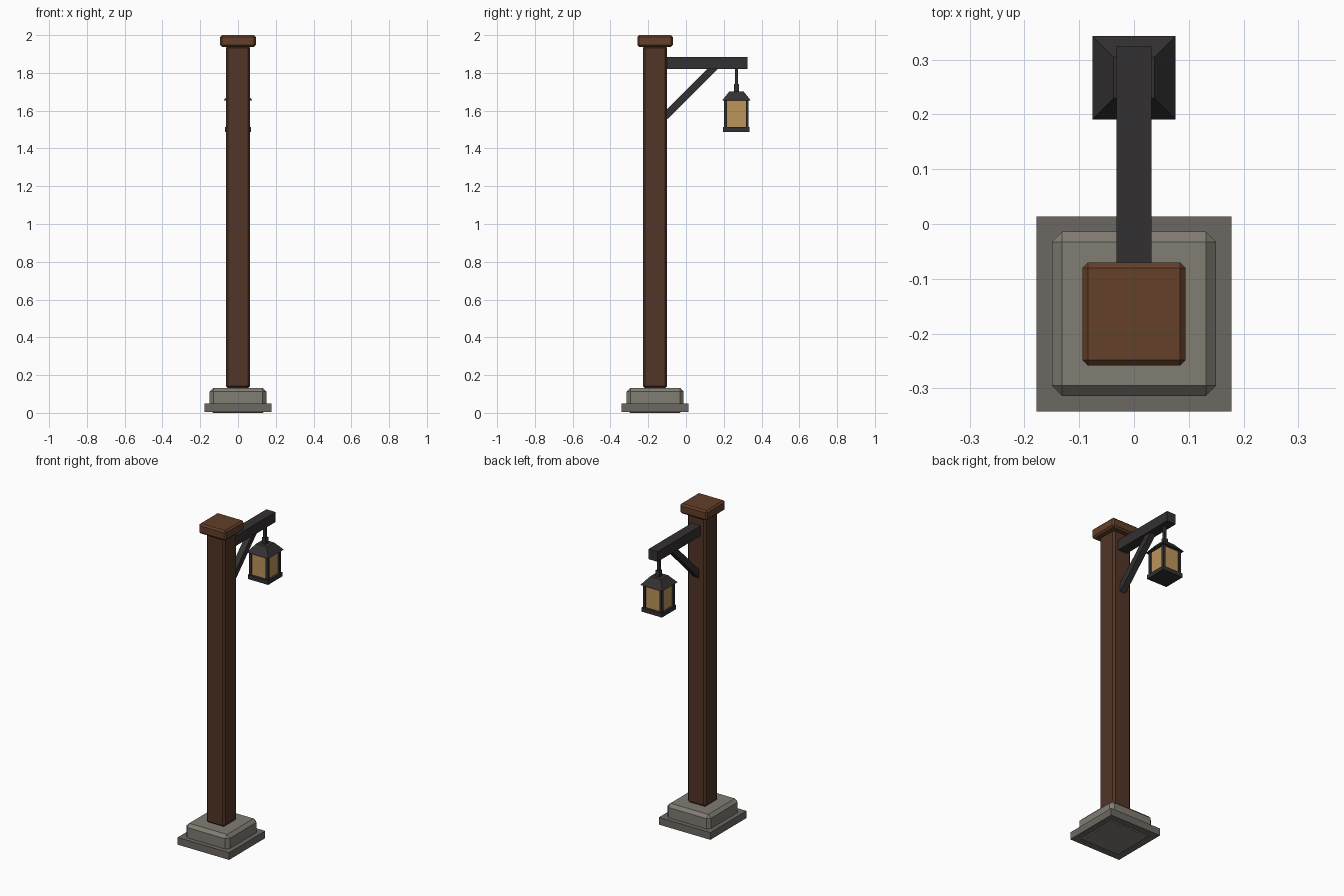
import bpy, bmesh
from math import radians
from mathutils import Matrix, Vector

if "Cube" in bpy.data.objects:
    bpy.data.objects.remove(bpy.data.objects["Cube"])


def material(name, color):
    m = bpy.data.materials.new(name)
    m.diffuse_color = (*color, 1)
    m.use_nodes = True
    m.node_tree.nodes["Principled BSDF"].inputs["Base Color"].default_value = m.diffuse_color
    return m


WOOD = material("dark_wood", (0.085, 0.036, 0.019))
CAP = material("cap_wood", (0.125, 0.05, 0.022))
STONE = material("stone", (0.22, 0.205, 0.175))
DARK_STONE = material("dark_stone", (0.15, 0.14, 0.125))
IRON = material("iron", (0.034, 0.030, 0.031))
GLASS = material("amber_glass", (0.50, 0.30, 0.105))


def box(name, mat, center, size, bevel=0, taper=1, tilt=0):
    """Box with optional chamfered edges, tapered top and tilt about x."""
    bm = bmesh.new()
    bmesh.ops.create_cube(bm, size=1)
    for v in bm.verts:
        k = taper if v.co.z > 0 else 1
        v.co = Vector((v.co.x * size[0] * k, v.co.y * size[1] * k, v.co.z * size[2]))
    if bevel:
        bmesh.ops.bevel(bm, geom=bm.edges[:], offset=bevel, segments=1,
                        affect='EDGES', clamp_overlap=True)
    bm.transform(Matrix.Translation(center) @ Matrix.Rotation(tilt, 4, 'X'))
    me = bpy.data.meshes.new(name)
    bm.to_mesh(me)
    bm.free()
    me.materials.append(mat)
    ob = bpy.data.objects.new(name, me)
    bpy.context.collection.objects.link(ob)
    return ob


def column(name, mat, y, half, z0, z1, **kw):
    """Square part centred on x = 0, spanning z0 to z1."""
    return box(name, mat, (0, y, (z0 + z1) / 2), (2 * half, 2 * half, z1 - z0), **kw)


PY = -0.164   # post axis
LY = 0.267    # lantern axis

# Stone footing
column("footing_slab", DARK_STONE, PY, 0.178, 0.005, 0.05)
column("footing_block", STONE, PY, 0.15, 0, 0.133, bevel=0.019)

# Wooden post and cap
column("post", WOOD, PY, 0.064, 0.13, 1.945, bevel=0.012)
column("post_cap", CAP, PY, 0.094, 1.938, 2.0, bevel=0.01)

# Iron arm and diagonal brace
box("arm", IRON, (0, 0.103, 1.852), (0.063, 0.444, 0.063))
box("brace", IRON, (0, 0.022, 1.702), (0.038, 0.376, 0.038), tilt=radians(45))

# Lantern hanger
column("hanger_rod", IRON, LY, 0.008, 1.73, 1.825)
column("lantern_neck", IRON, LY, 0.013, 1.695, 1.74)

# Lantern body
column("lantern_roof", IRON, LY, 0.076, 1.654, 1.702, taper=0.49)
column("lantern_glass", GLASS, LY, 0.056, 1.51, 1.656)
column("lantern_base", IRON, LY, 0.07, 1.487, 1.513)
for sx in (-1, 1):
    for sy in (-1, 1):
        box("lantern_corner_bar", IRON, (sx * 0.057, LY + sy * 0.057, 1.583),
            (0.015, 0.015, 0.146))
